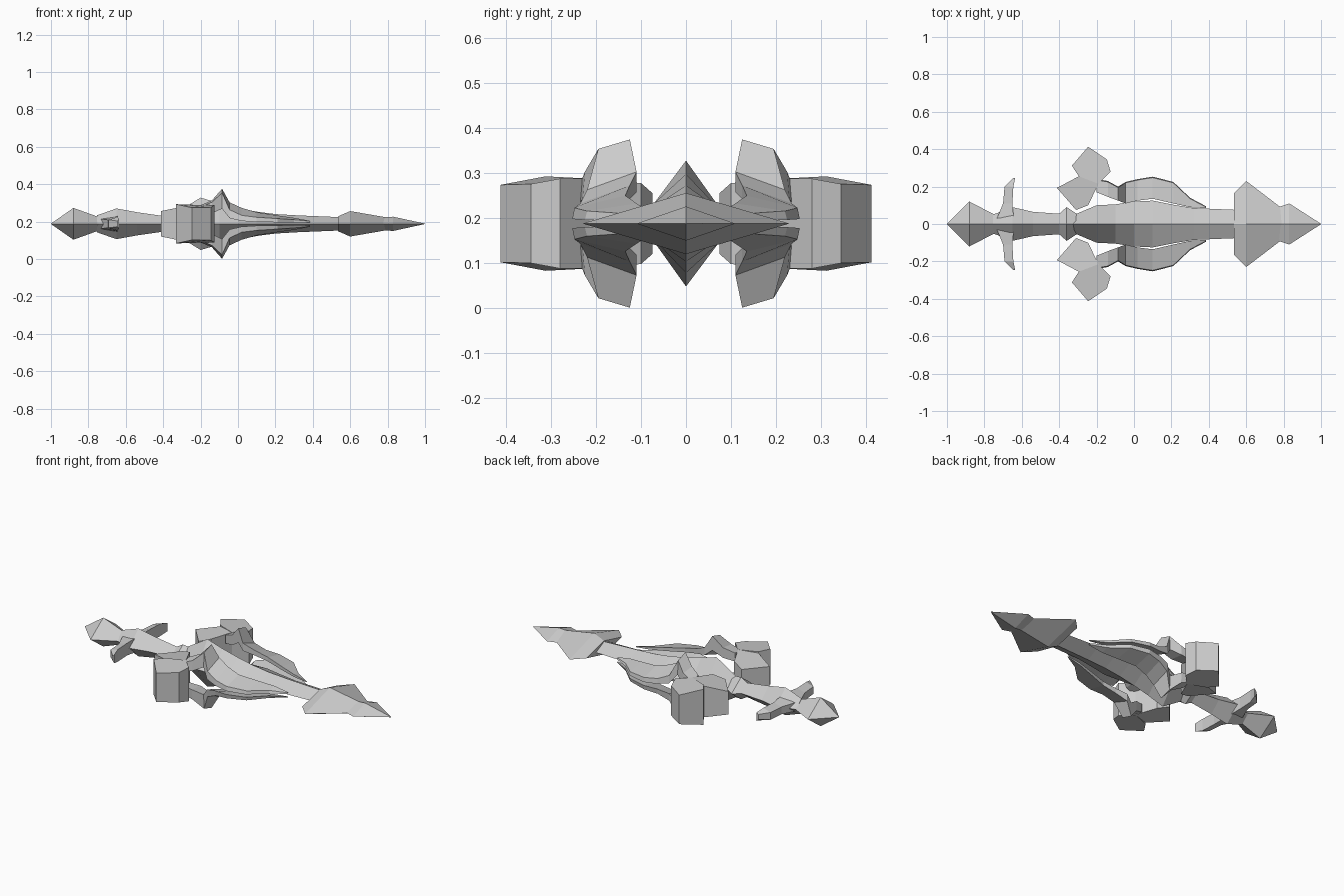
import bpy, bmesh

ZC = 0.188  # height of the horizontal symmetry plane


def finish(name, bm, mirror=(False, False, False)):
    bmesh.ops.remove_doubles(bm, verts=bm.verts, dist=0.0005)
    bmesh.ops.recalc_face_normals(bm, faces=bm.faces)
    me = bpy.data.meshes.new(name)
    bm.to_mesh(me)
    bm.free()
    ob = bpy.data.objects.new(name, me)
    ob.location.z = ZC
    bpy.context.collection.objects.link(ob)
    if any(mirror):
        m = ob.modifiers.new("Mirror", 'MIRROR')
        m.use_axis = mirror
        m.use_mirror_merge = False
    return ob


def loft(name, rings, mirror=(False, False, False)):
    """Skin a list of equal-length point rings, capping both ends."""
    bm = bmesh.new()
    vs = [[bm.verts.new(p) for p in r] for r in rings]
    n = len(rings[0])
    for a, b in zip(vs, vs[1:]):
        for i in range(n):
            j = (i + 1) % n
            bm.faces.new((a[i], a[j], b[j], b[i]))
    bm.faces.new(vs[0])
    bm.faces.new(vs[-1])
    return finish(name, bm, mirror)


def diamond_loft(name, stations):
    """Stations are (x, half width, half height)."""
    return loft(name, [[(x, w, 0), (x, 0, h), (x, -w, 0), (x, 0, -h)]
                       for x, w, h in stations])


def slab(name, outline):
    """Outline points are (x, y, half height), mirrored across y."""
    return loft(name, [[(x, y, s * h) for x, y, h in outline] for s in (-1, 1)],
                (False, True, False))


T = 0.001  # tiny width for pointed ends

# Tail gem
diamond_loft("tail_gem", [(-1, T, T), (-0.88, 0.12, 0.085), (-0.755, 0.055, 0.04),
                          (-0.70, 0.05, 0.04)])

# Shaft between the crossguard and the hull
diamond_loft("shaft", [(-0.755, 0.05, 0.045), (-0.65, 0.09, 0.082), (-0.54, 0.065, 0.062),
                       (-0.40, 0.055, 0.042), (-0.36, 0.09, 0.065), (-0.30, 0.05, 0.06)])

# Main hull tapering into a neck
diamond_loft("hull", [(-0.33, 0.045, 0.06), (-0.20, 0.10, 0.14), (-0.10, 0.105, 0.11),
                      (0.0, 0.12, 0.085), (0.10, 0.125, 0.065), (0.20, 0.105, 0.052),
                      (0.32, 0.085, 0.045), (0.56, 0.075, 0.035)])

# Arrowhead and tip
diamond_loft("arrowhead", [(0.535, 0.165, 0.04), (0.60, 0.23, 0.068), (0.79, 0.085, 0.035)])
diamond_loft("tip", [(0.77, 0.09, 0.034), (0.83, 0.11, 0.038), (1.0, T, T)])

# Crossguard, tapered along y
guard = [(0, -0.745, -0.64, 0.045), (0.11, -0.70, -0.65, 0.036),
         (0.20, -0.692, -0.645, 0.036), (0.247, -0.645, -0.635, 0.025)]
guard = [(-y, a, b, h) for y, a, b, h in guard[:0:-1]] + guard
loft("crossguard", [[(a, y, 0.6 * h), (b, y, h), (b, y, -h), (a, y, -0.6 * h)]
                    for y, a, b, h in guard])

# Side pods: outer and rear lobes
slab("outer_pod", [(-0.245, 0.413, 0.086), (-0.145, 0.345, 0.088), (-0.125, 0.28, 0.10),
                   (-0.19, 0.215, 0.10), (-0.295, 0.255, 0.10), (-0.332, 0.312, 0.105)])
slab("rear_pod", [(-0.295, 0.255, 0.092), (-0.412, 0.193, 0.068), (-0.31, 0.075, 0.068),
                  (-0.245, 0.10, 0.09), (-0.19, 0.215, 0.10)])

# Four curved claws: (x, inner y, inner z, outer y, outer z, thickness)
claw = [(-0.20, 0.17, 0.10, 0.235, 0.09, 0.05), (-0.14, 0.145, 0.125, 0.225, 0.115, 0.06),
        (-0.085, 0.125, 0.187, 0.195, 0.166, 0.085), (-0.045, 0.11, 0.115, 0.22, 0.075, 0.045),
        (0.02, 0.125, 0.085, 0.235, 0.045, 0.03), (0.10, 0.135, 0.062, 0.248, 0.035, 0.025),
        (0.21, 0.11, 0.045, 0.22, 0.028, 0.02), (0.30, 0.09, 0.032, 0.135, 0.022, 0.015),
        (0.385, 0.085, 0.016, 0.09, 0.014, 0.006)]
loft("claw", [[(x, a, za), (x, b, zb), (x, b + 0.005, zb - t), (x, a, za - t)]
              for x, a, za, b, zb, t in claw], (False, True, True))
